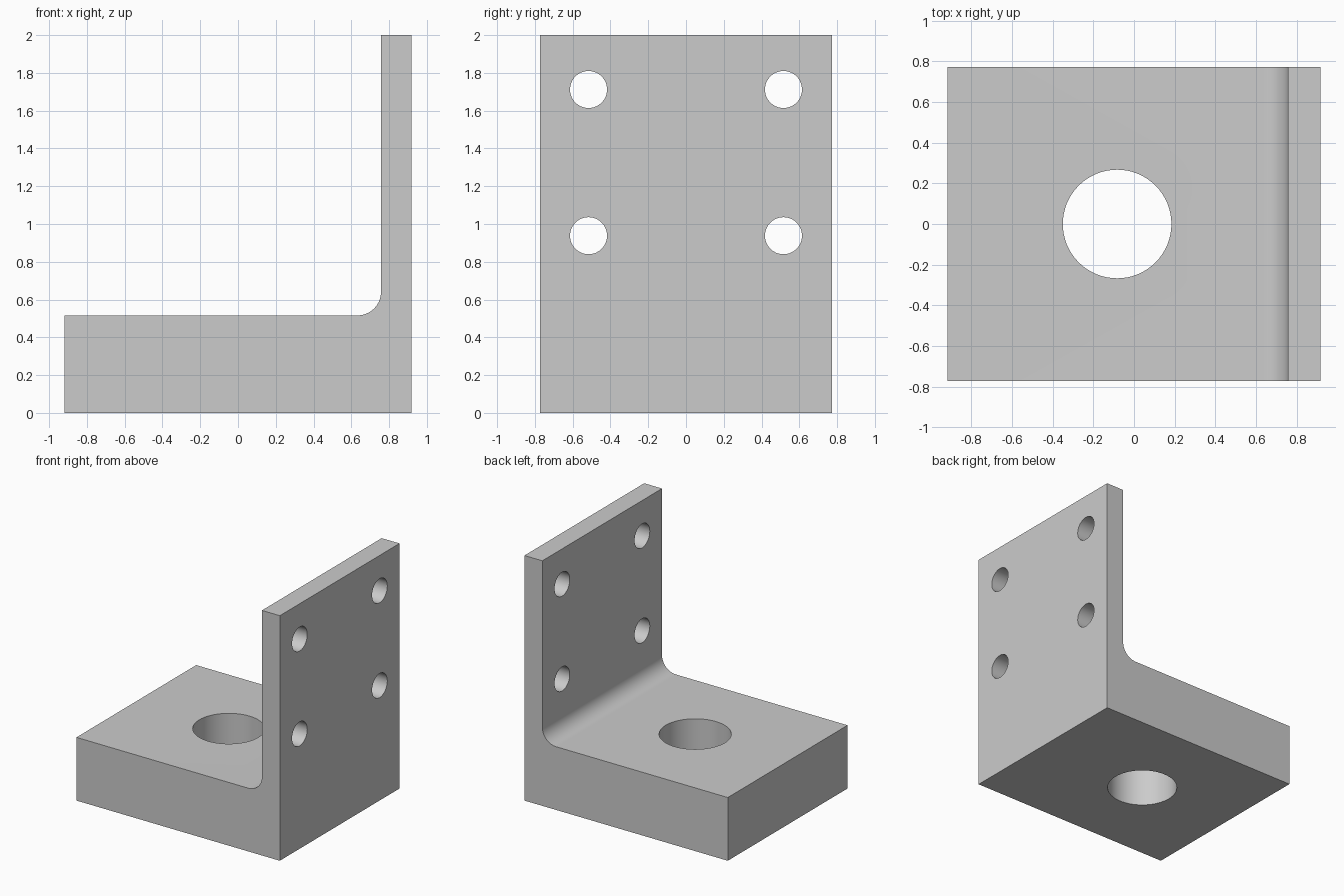
import bpy
import bmesh
from math import cos, sin, pi
from mathutils import Matrix, Vector

cube = bpy.data.objects.get("Cube")
if cube:
    bpy.data.objects.remove(cube, do_unlink=True)

HALF_X, HALF_Y, HEIGHT = 0.918, 0.772, 2.0
BASE_TOP, WALL_X, FILLET = 0.516, 0.757, 0.125

grey = bpy.data.materials.new("plain_grey")
grey.use_nodes = True
colour = (0.6, 0.6, 0.6, 1)
grey.diffuse_color = colour
grey.node_tree.nodes["Principled BSDF"].inputs["Base Color"].default_value = colour


def add_object(name, bm):
    bmesh.ops.recalc_face_normals(bm, faces=bm.faces)
    mesh = bpy.data.meshes.new(name)
    bm.to_mesh(mesh)
    bm.free()
    mesh.materials.append(grey)
    obj = bpy.data.objects.new(name, mesh)
    bpy.context.collection.objects.link(obj)
    return obj


def drill(target, centre, radius, depth, axis):
    """Cut a round hole through the target along the given axis."""
    bm = bmesh.new()
    turn = Vector((0, 0, 1)).rotation_difference(Vector(axis)).to_matrix().to_4x4()
    bmesh.ops.create_cone(bm, cap_ends=True, segments=64, radius1=radius,
                          radius2=radius, depth=depth,
                          matrix=Matrix.Translation(centre) @ turn)
    cutter = add_object("hole_cutter", bm)
    cutter.hide_render = True
    mod = target.modifiers.new("hole", 'BOOLEAN')
    mod.operation = 'DIFFERENCE'
    mod.solver = 'EXACT'
    mod.object = cutter
    bpy.context.view_layer.objects.active = target
    bpy.ops.object.modifier_apply(modifier=mod.name)
    bpy.data.objects.remove(cutter, do_unlink=True)


# L-shaped side profile with a rounded inner corner
steps = 16
arc = []
for i in range(steps + 1):
    a = i / steps * pi / 2
    arc.append((WALL_X - FILLET + FILLET * cos(a),
                BASE_TOP + FILLET - FILLET * sin(a)))
profile = [(-HALF_X, 0), (HALF_X, 0), (HALF_X, HEIGHT), (WALL_X, HEIGHT),
           *arc, (-HALF_X, BASE_TOP)]

# Bracket body, extruded from front to back
bm = bmesh.new()
face = bm.faces.new([bm.verts.new((x, -HALF_Y, z)) for x, z in profile])
result = bmesh.ops.extrude_face_region(bm, geom=[face])
bmesh.ops.translate(bm, vec=(0, 2 * HALF_Y, 0),
                    verts=[v for v in result["geom"] if isinstance(v, bmesh.types.BMVert)])
bracket = add_object("angle_bracket", bm)

# Large bore through the base
drill(bracket, (-0.083, 0, BASE_TOP / 2), 0.267, 1, (0, 0, 1))

# Four bolt holes through the upright plate
for y in (-0.516, 0.516):
    for z in (0.938, 1.712):
        drill(bracket, ((WALL_X + HALF_X) / 2, y, z), 0.098, 0.5, (1, 0, 0))

# Smooth the fillet and bores while keeping the edges sharp
bpy.ops.object.select_all(action='DESELECT')
bracket.select_set(True)
bpy.context.view_layer.objects.active = bracket
bpy.ops.object.shade_smooth_by_angle(angle=pi / 6)
